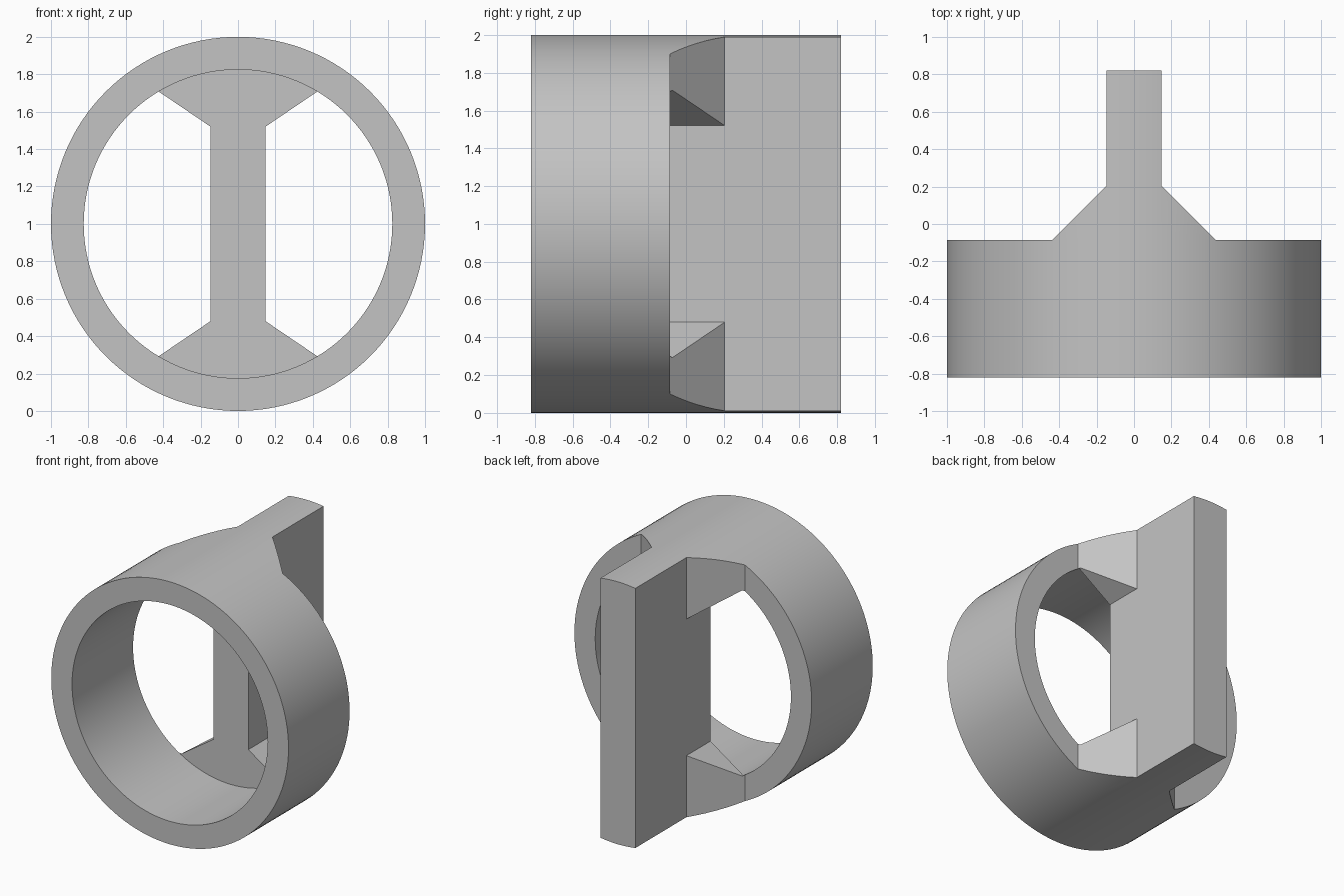
import bpy, bmesh, math
from mathutils import Vector

cube = bpy.data.objects.get("Cube")
if cube:
    bpy.data.objects.remove(cube, do_unlink=True)

SEGMENTS = 128
OUTER, INNER = 1.0, 0.825
FRONT, RING_BACK, BLADE_BACK = -0.82, -0.085, 0.82
HALF_BLADE, GUSSET_END, GUSSET_BACK = 0.147, 0.437, 0.205
GUSSET_Z = 0.52

grey = bpy.data.materials.new("plain grey")
grey.use_nodes = True
colour = (0.55, 0.55, 0.55, 1)
grey.diffuse_color = colour
grey.node_tree.nodes["Principled BSDF"].inputs["Base Color"].default_value = colour


def arc_point(radius, step):
    a = math.tau * step / SEGMENTS
    return radius * math.sin(a), radius * math.cos(a)


def make_object(name, bm):
    bmesh.ops.recalc_face_normals(bm, faces=bm.faces)
    mesh = bpy.data.meshes.new(name)
    bm.to_mesh(mesh)
    bm.free()
    mesh.materials.append(grey)
    obj = bpy.data.objects.new(name, mesh)
    bpy.context.collection.objects.link(obj)
    return obj


def prism(name, points, direction):
    bm = bmesh.new()
    face = bm.faces.new([bm.verts.new(p) for p in points])
    made = bmesh.ops.extrude_face_region(bm, geom=[face])["geom"]
    top = [g for g in made if isinstance(g, bmesh.types.BMVert)]
    bmesh.ops.translate(bm, verts=top, vec=Vector(direction))
    return make_object(name, bm)


def smooth(obj):
    bpy.ops.object.select_all(action="DESELECT")
    obj.select_set(True)
    bpy.context.view_layer.objects.active = obj
    bpy.ops.object.shade_smooth_by_angle(angle=math.radians(20))


# Ring: a rectangular section swept around the y axis
bm = bmesh.new()
section = [(OUTER, FRONT), (OUTER, RING_BACK), (INNER, RING_BACK), (INNER, FRONT)]
loops = []
for step in range(SEGMENTS):
    loop = []
    for radius, y in section:
        x, z = arc_point(radius, step)
        loop.append(bm.verts.new((x, y, z + 1)))
    loops.append(loop)
for i, a in enumerate(loops):
    b = loops[(i + 1) % SEGMENTS]
    for j in range(4):
        k = (j + 1) % 4
        bm.faces.new((a[j], a[k], b[k], b[j]))
ring = make_object("ring", bm)

# Blade with gussets: front outline, mirrored from one quarter
quarter = [arc_point(OUTER, s) for s in range(13)]
quarter += [arc_point(INNER, s) for s in (12, 11)] + [(HALF_BLADE, GUSSET_Z)]
right = quarter + [(x, -z) for x, z in reversed(quarter)]
outline = right + [(-x, z) for x, z in reversed(right[1:-1])]
blade = prism("blade_with_gussets", [(x, RING_BACK, z + 1) for x, z in outline],
              (0, BLADE_BACK - RING_BACK, 0))

# Plan outline that bevels the gussets towards the blade
side = [(GUSSET_END + 0.1, RING_BACK - 0.1), (HALF_BLADE, GUSSET_BACK),
        (HALF_BLADE, BLADE_BACK + 0.1)]
side[0] = (GUSSET_END + 0.1, RING_BACK - 0.1 * (GUSSET_BACK - RING_BACK)
           / (GUSSET_END - HALF_BLADE))
plan = side + [(-x, y) for x, y in reversed(side)]
cutter = prism("plan_cutter", [(x, y, -0.2) for x, y in plan], (0, 0, 2.4))
cutter.hide_render = True

trim = blade.modifiers.new("plan trim", "BOOLEAN")
trim.operation = "INTERSECT"
trim.solver = "EXACT"
trim.object = cutter
bpy.ops.object.select_all(action="DESELECT")
bpy.context.view_layer.objects.active = blade
blade.select_set(True)
bpy.ops.object.modifier_apply(modifier=trim.name)
bpy.data.objects.remove(cutter, do_unlink=True)

smooth(ring)
smooth(blade)
